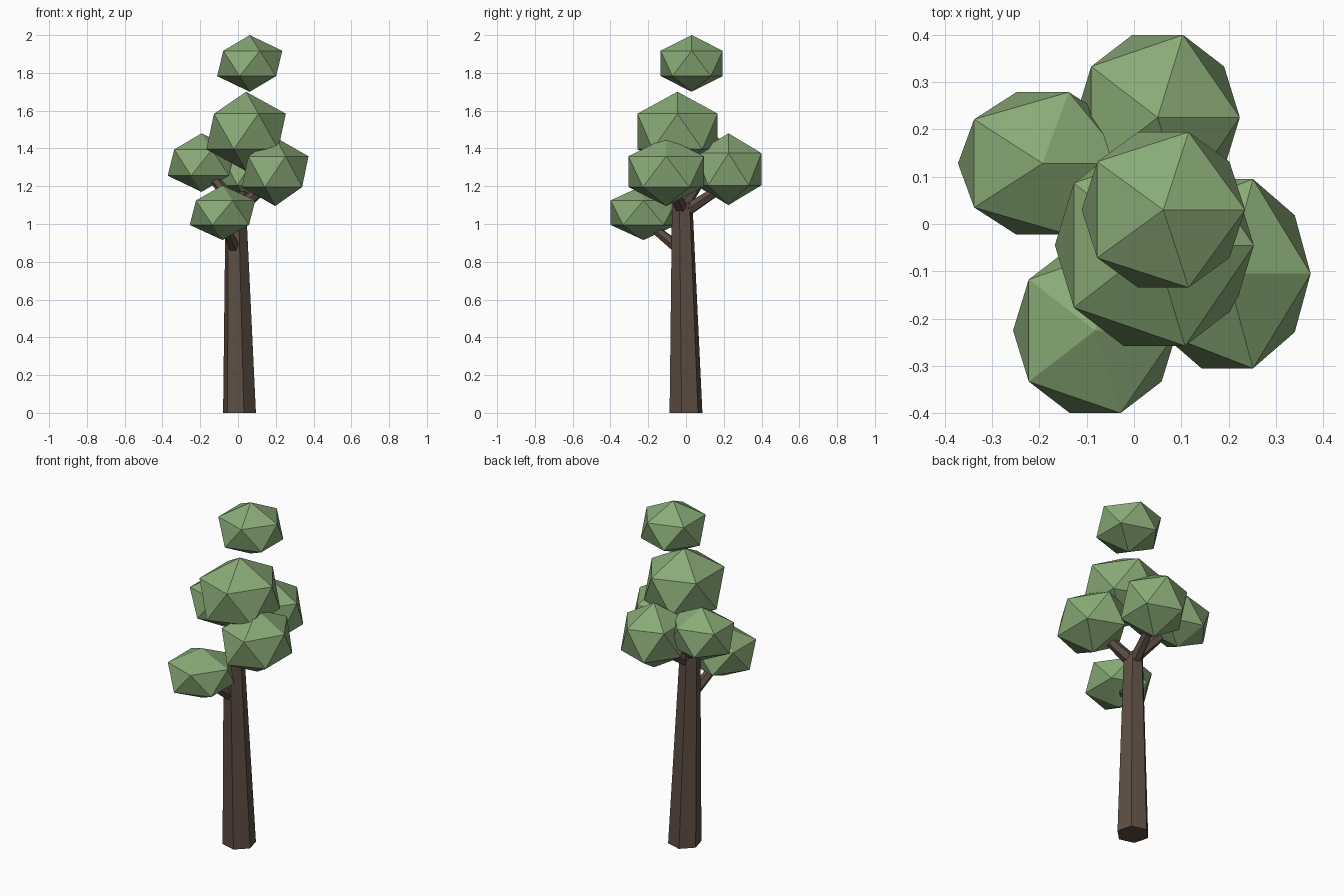
import bpy, bmesh, math
from mathutils import Vector

if "Cube" in bpy.data.objects:
    bpy.data.objects.remove(bpy.data.objects["Cube"])


def material(name, rgb):
    m = bpy.data.materials.new(name)
    m.diffuse_color = (*rgb, 1.0)
    m.use_nodes = True
    m.node_tree.nodes["Principled BSDF"].inputs["Base Color"].default_value = m.diffuse_color
    return m


LEAF = material("leaf green", (0.250, 0.405, 0.185))
BARK = material("bark brown", (0.110, 0.074, 0.055))


def foliage(name, centre, radii):
    """Flat-shaded icosahedron squashed to the given radii."""
    bpy.ops.mesh.primitive_ico_sphere_add(subdivisions=1, radius=1)
    ob = bpy.context.object
    ob.name = name
    for v in ob.data.vertices:
        v.co = Vector(a * r + c for a, r, c in zip(v.co, radii, centre))
    ob.data.materials.append(LEAF)


def limb(name, start, end, r0, r1, sides=6, turn=0.0, level=False):
    """Tapered prism from start to end; level keeps its ends horizontal."""
    start, end = Vector(start), Vector(end)
    rot = (Vector((0, 0, 1)) if level else end - start).to_track_quat('Z', 'Y')
    if level:
        rot.identity()
    bm = bmesh.new()
    rings = []
    for p, r in ((start, r0), (end, r1)):
        ring = []
        for i in range(sides):
            a = turn + math.tau * i / sides
            ring.append(bm.verts.new(p + rot @ Vector((r * math.cos(a), r * math.sin(a), 0))))
        rings.append(ring)
    low, top = rings
    bm.faces.new(low[::-1])
    bm.faces.new(top)
    for i in range(sides):
        j = (i + 1) % sides
        bm.faces.new((low[i], low[j], top[j], top[i]))
    me = bpy.data.meshes.new(name)
    bm.to_mesh(me)
    bm.free()
    me.materials.append(BARK)
    bpy.context.collection.objects.link(bpy.data.objects.new(name, me))


# Trunk: leaning, tapered hexagon
limb("trunk", (0.008, 0, 0), (-0.012, -0.02, 1.11), 0.09, 0.056,
     turn=math.radians(-15), level=True)

# Branches, each reaching into a foliage clump
limb("branch_right", (-0.02, -0.015, 1.06), (0.17, -0.08, 1.22), 0.038, 0.025)
limb("branch_back", (-0.01, -0.03, 1.05), (0.04, 0.20, 1.20), 0.036, 0.025)
limb("branch_left", (-0.005, -0.02, 1.09), (-0.16, 0.11, 1.28), 0.036, 0.024)
limb("branch_front", (-0.015, -0.03, 0.865), (-0.07, -0.20, 1.00), 0.034, 0.022)

# Foliage clumps: centre, radii
foliage("foliage_top", (0.062, 0.030, 1.85), (0.193, 0.193, 0.15))
foliage("foliage_main", (0.043, -0.045, 1.49), (0.235, 0.25, 0.21))
foliage("foliage_left", (-0.193, 0.128, 1.325), (0.200, 0.177, 0.155))
foliage("foliage_back", (0.050, 0.225, 1.29), (0.194, 0.205, 0.19))
foliage("foliage_right", (0.197, -0.105, 1.277), (0.197, 0.235, 0.182))
foliage("foliage_front", (-0.082, -0.225, 1.06), (0.194, 0.205, 0.145))
